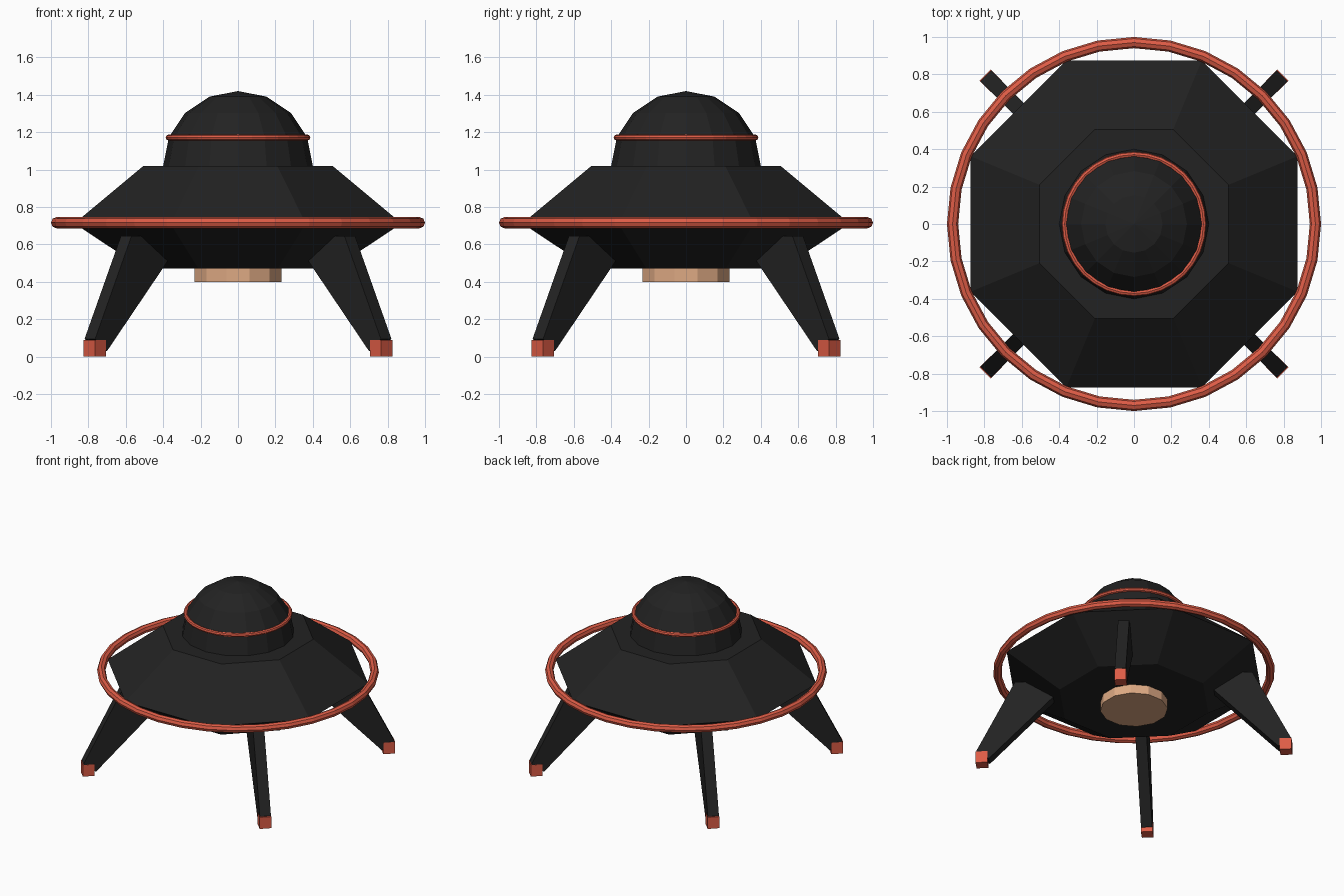
import bpy
import bmesh
from math import sin, cos, pi, radians
from mathutils import Matrix, Vector

default = bpy.data.objects.get("Cube")
if default:
    bpy.data.objects.remove(default, do_unlink=True)


def material(name, rgb):
    mat = bpy.data.materials.new(name)
    mat.use_nodes = True
    colour = (*rgb, 1)
    mat.diffuse_color = colour
    mat.node_tree.nodes["Principled BSDF"].inputs["Base Color"].default_value = colour
    return mat


BLACK = material("charcoal black", (0.016, 0.016, 0.016))
CORAL = material("coral red", (0.73, 0.107, 0.061))
TAN = material("warm tan", (0.73, 0.40, 0.23))


def finish(name, bm, mat):
    bmesh.ops.recalc_face_normals(bm, faces=bm.faces)
    mesh = bpy.data.meshes.new(name)
    bm.to_mesh(mesh)
    bm.free()
    mesh.materials.append(mat)
    obj = bpy.data.objects.new(name, mesh)
    bpy.context.collection.objects.link(obj)
    return obj


def lathe(name, profile, sides, mat, offset=0.0, closed=False):
    """Turn a (radius, z) profile about z; closed profiles make rings."""
    bm = bmesh.new()
    loops = []
    for r, z in profile:
        if r < 1e-4:
            loops.append([bm.verts.new((0, 0, z))] * sides)
            continue
        angles = [2 * pi * (i + offset) / sides for i in range(sides)]
        loops.append([bm.verts.new((r * cos(a), r * sin(a), z)) for a in angles])
    pairs = list(zip(loops, loops[1:]))
    if closed:
        pairs.append((loops[-1], loops[0]))
    for low, high in pairs:
        for i in range(sides):
            j = (i + 1) % sides
            corners = dict.fromkeys((low[i], low[j], high[j], high[i]))
            bm.faces.new(list(corners))
    if not closed:
        for loop in (loops[0], loops[-1]):
            if loop[0] is not loop[1]:
                bm.faces.new(loop)
    return finish(name, bm, mat)


def ring(name, radius, thickness, z, mat):
    section = [(radius + thickness * cos(k * pi / 4), z + thickness * sin(k * pi / 4))
               for k in range(8)]
    return lathe(name, section, 32, mat, closed=True)


def radial_slab(name, outline, width, angle, mat):
    """Extrude a (radius, z) outline sideways, then turn it to its angle."""
    bm = bmesh.new()
    face = bm.faces.new([bm.verts.new((r, -width / 2, z)) for r, z in outline])
    extruded = bmesh.ops.extrude_face_region(bm, geom=[face])["geom"]
    moved = [v for v in extruded if isinstance(v, bmesh.types.BMVert)]
    bmesh.ops.translate(bm, verts=moved, vec=Vector((0, width, 0)))
    bmesh.ops.rotate(bm, verts=bm.verts, cent=(0, 0, 0),
                     matrix=Matrix.Rotation(angle, 3, "Z"))
    return finish(name, bm, mat)


# Octagonal saucer hull, flat sides on the axes
flat = cos(pi / 8)
hull = [(0.51, 0.47), (0.875, 0.712), (0.505, 1.02)]
lathe("saucer_hull", [(r / flat, z) for r, z in hull], 8, BLACK, offset=0.5)

# Faceted cabin dome
dome = [(0.4 * cos(k * pi / 8), 1.02 + 0.4 * sin(k * pi / 8)) for k in range(5)]
lathe("cabin_dome", dome, 16, BLACK)

# Rings round the hull and dome
ring("hull_ring", 0.97, 0.03, 0.716, CORAL)
ring("dome_ring", 0.371, 0.016, 1.171, CORAL)

# Hatch under the hull
lathe("belly_hatch", [(0.24, 0.40), (0.24, 0.48)], 12, TAN, offset=0.5)

# Four tapered legs with feet on the diagonals
leg = [(1.12, 0.095), (1.03, 0.03), (0.52, 0.565), (0.6, 0.645), (0.845, 0.645)]
foot = [(1.04, 0), (1.125, 0), (1.125, 0.09), (1.04, 0.09)]
sides = {"back_left": 45, "back_right": 135, "front_right": 225, "front_left": 315}
for side, degrees in sides.items():
    radial_slab(side + "_leg", leg, 0.08, radians(degrees), BLACK)
    radial_slab(side + "_foot", foot, 0.084, radians(degrees), CORAL)
